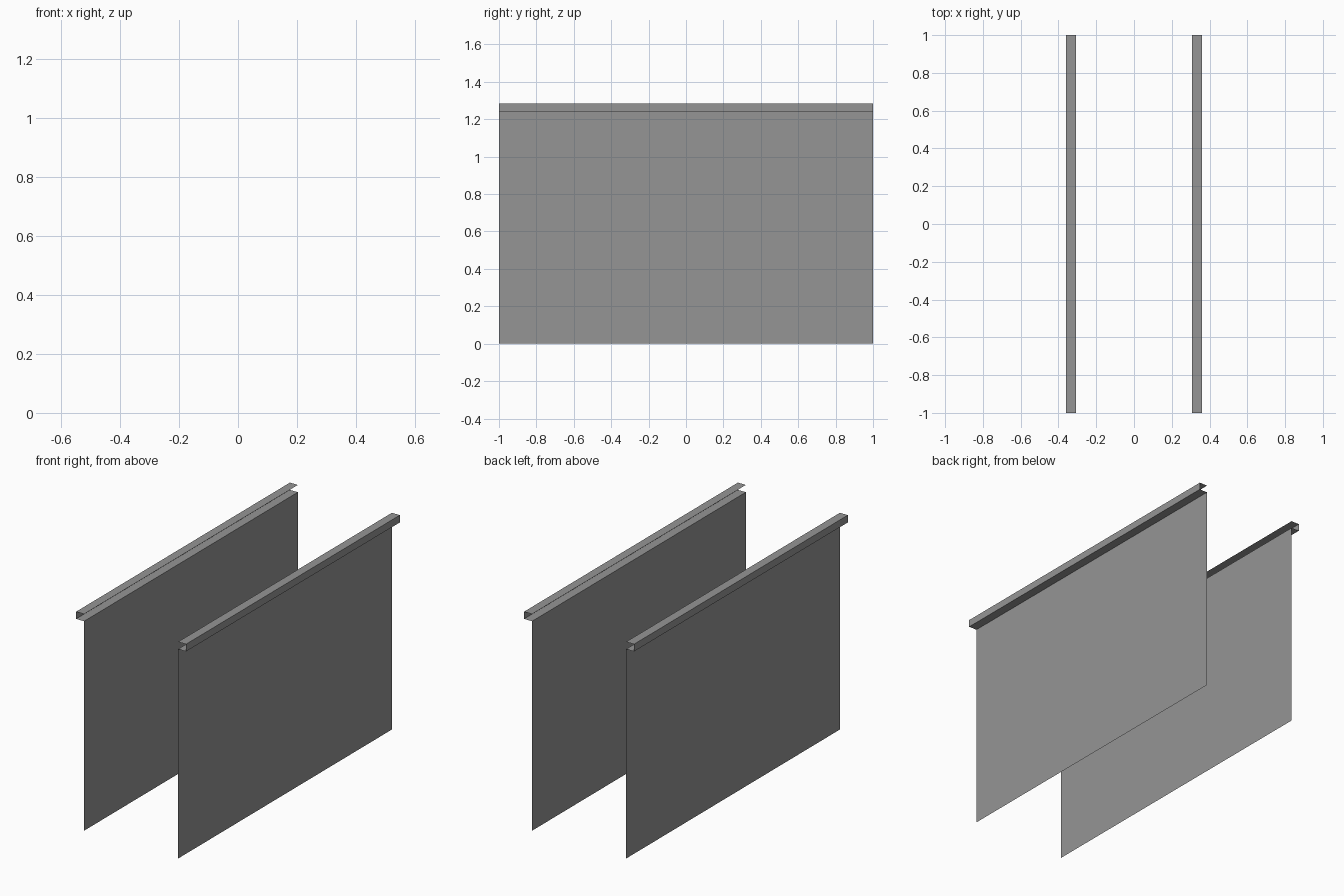
import bpy

if "Cube" in bpy.data.objects:
    bpy.data.objects.remove(bpy.data.objects["Cube"])

grey = bpy.data.materials.new("mid_grey")
grey.diffuse_color = (0.3, 0.3, 0.3, 1.0)
grey.use_nodes = True
grey.node_tree.nodes["Principled BSDF"].inputs["Base Color"].default_value = grey.diffuse_color

INNER, OUTER = 0.308, 0.36   # x of the panel and of the rail's outer lip
RAIL_Z, TOP_Z = 1.24, 1.283


def sheet(name, profile, side):
    """Sweep an open x-z profile along y as a thin folded sheet."""
    verts = [(side * x, y, z) for y in (-1, 1) for x, z in profile]
    n = len(profile)
    faces = [(i, i + n, i + n + 1, i + 1) for i in range(n - 1)]
    if side > 0:
        faces = [f[::-1] for f in faces]
    mesh = bpy.data.meshes.new(name)
    mesh.from_pydata(verts, [], faces)
    mesh.materials.append(grey)
    obj = bpy.data.objects.new(name, mesh)
    bpy.context.collection.objects.link(obj)
    return obj


for label, side in (("left", -1), ("right", 1)):
    # Flat side panel
    sheet(label + "_panel", [(INNER, 0), (INNER, RAIL_Z)], side)
    # Folded channel along the top, open towards the middle
    sheet(label + "_top_rail",
          [(INNER, RAIL_Z), (OUTER, RAIL_Z), (OUTER, TOP_Z), (INNER, TOP_Z)], side)
